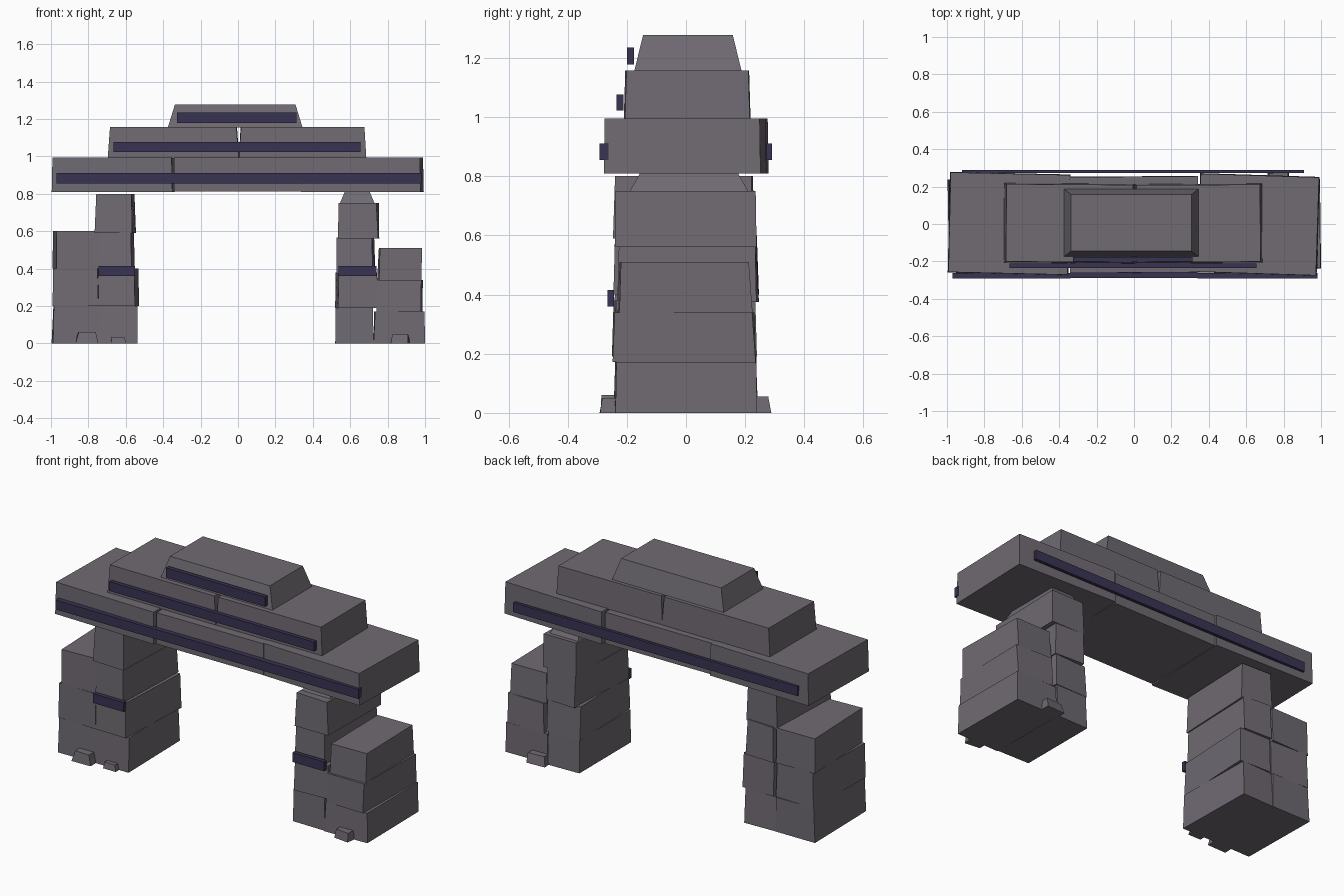
import bpy, bmesh, math, random
from mathutils import Matrix, Vector

random.seed(4)


def material(name, rgb):
    m = bpy.data.materials.new(name)
    m.diffuse_color = (*rgb, 1)
    return m


STONE = material("grey stone", (0.16, 0.145, 0.168))
BAND = material("dark violet band", (0.042, 0.033, 0.085))


def block(name, x, y, z, yaw=0, inset=(0, 0), jitter=0.0, mat=STONE):
    """Box from (min, max) ranges, with a narrowed top, small yaw and rough corners."""
    lo, hi = Vector((x[0], y[0], z[0])), Vector((x[1], y[1], z[1]))
    mid, size = (lo + hi) / 2, hi - lo
    bm = bmesh.new()
    bmesh.ops.create_cube(bm, size=1)
    for v in bm.verts:
        top = v.co.z > 0
        v.co = Vector(a * b for a, b in zip(v.co, size))
        if top:
            v.co.x -= math.copysign(inset[0], v.co.x)
            v.co.y -= math.copysign(inset[1], v.co.y)
        v.co.x += random.uniform(-jitter, jitter)
        v.co.y += random.uniform(-jitter, jitter)
    bmesh.ops.rotate(bm, verts=bm.verts, matrix=Matrix.Rotation(math.radians(yaw), 3, 'Z'))
    me = bpy.data.meshes.new(name)
    bm.to_mesh(me)
    bm.free()
    me.materials.append(mat)
    ob = bpy.data.objects.new(name, me)
    ob.location = mid
    bpy.context.collection.objects.link(ob)
    return ob


# Pillar stones: (x range), (y range), (z range), yaw
pillars = {
    "left_outer_stone": [
        ((-0.99, -0.74), (-0.24, 0.24), (0, 0.2), 0.8),
        ((-0.99, -0.745), (-0.24, 0.235), (0.2, 0.4), -1),
        ((-0.985, -0.735), (-0.235, 0.235), (0.4, 0.6), 2.5)],
    "left_inner_stone": [
        ((-0.745, -0.54), (-0.24, 0.24), (0, 0.2), 1),
        ((-0.74, -0.54), (-0.245, 0.235), (0.2, 0.4), -2),
        ((-0.74, -0.56), (-0.24, 0.24), (0.4, 0.6), -2),
        ((-0.755, -0.555), (-0.24, 0.23), (0.59, 0.8), -2)],
    "right_inner_stone": [
        ((0.52, 0.725), (-0.24, 0.24), (0, 0.19), 0.6),
        ((0.53, 0.735), (-0.245, 0.235), (0.19, 0.38), 2),
        ((0.535, 0.725), (-0.23, 0.24), (0.375, 0.565), -2),
        ((0.535, 0.75), (-0.24, 0.24), (0.56, 0.75), -1)],
    "right_outer_stone": [
        ((0.725, 0.995), (-0.24, 0.24), (0, 0.172), 0.5),
        ((0.745, 0.985), (-0.245, 0.235), (0.172, 0.34), -1),
        ((0.75, 0.98), (-0.228, 0.22), (0.34, 0.51), 1)],
}
for name, rows in pillars.items():
    for i, (x, y, z, yaw) in enumerate(rows):
        block(f"{name}_{i + 1}", x, y, z, yaw, (0.003, 0.006), 0.004)

# Wedge stone carrying the lintel on the right
block("right_cap_stone", (0.545, 0.73), (-0.19, 0.21), (0.75, 0.82), 0, (0.03, 0.04))

# Lintel of three stones
block("lintel_left", (-0.99, -0.345), (-0.267, 0.272), (0.81, 0.995), -1.3, (0.004, 0.003))
block("lintel_middle", (-0.345, 0.345), (-0.262, 0.255), (0.812, 0.993), 0.4, (0.002, 0.002))
block("lintel_right", (0.345, 0.985), (-0.268, 0.262), (0.81, 0.995), -1.8, (0.004, 0.003))

# Two stones of the second tier and the crown
block("tier_left", (-0.695, 0.005), (-0.208, 0.216), (0.99, 1.157), -0.4, (0.012, 0.005))
block("tier_right", (0.005, 0.685), (-0.208, 0.214), (0.99, 1.157), 0.3, (0.01, 0.005))
block("crown_stone", (-0.375, 0.345), (-0.175, 0.188), (1.155, 1.278), 0, (0.038, 0.03))

# Dark bands laid on the faces
bands = {
    "front_band_left": ((-0.97, -0.34), (-0.292, -0.262), (0.855, 0.91)),
    "front_band_middle": ((-0.34, 0.34), (-0.29, -0.26), (0.855, 0.91)),
    "front_band_right": ((0.34, 0.98), (-0.292, -0.262), (0.855, 0.91)),
    "back_band": ((-0.92, 0.91), (0.272, 0.29), (0.855, 0.91)),
    "tier_band": ((-0.665, 0.655), (-0.235, -0.212), (1.023, 1.077)),
    "crown_band": ((-0.325, 0.313), (-0.2, -0.176), (1.178, 1.235)),
    "left_pillar_band": ((-0.747, -0.55), (-0.266, -0.243), (0.36, 0.415)),
    "right_pillar_band": ((0.537, 0.74), (-0.266, -0.243), (0.36, 0.415)),
}
for name, (x, y, z) in bands.items():
    block(name, x, y, z, mat=BAND)

# Rubble chips at the feet
chips = [((-0.865, -0.75), (-0.29, -0.2), 0.06), ((-0.68, -0.595), (-0.275, -0.2), 0.035),
         ((0.815, 0.915), (-0.285, -0.2), 0.05), ((0.72, 0.83), (0.2, 0.285), 0.055)]
for i, (x, y, h) in enumerate(chips):
    block(f"rubble_chip_{i + 1}", x, y, (0, h), random.uniform(-6, 6), (0.008, 0.008), 0.005)
